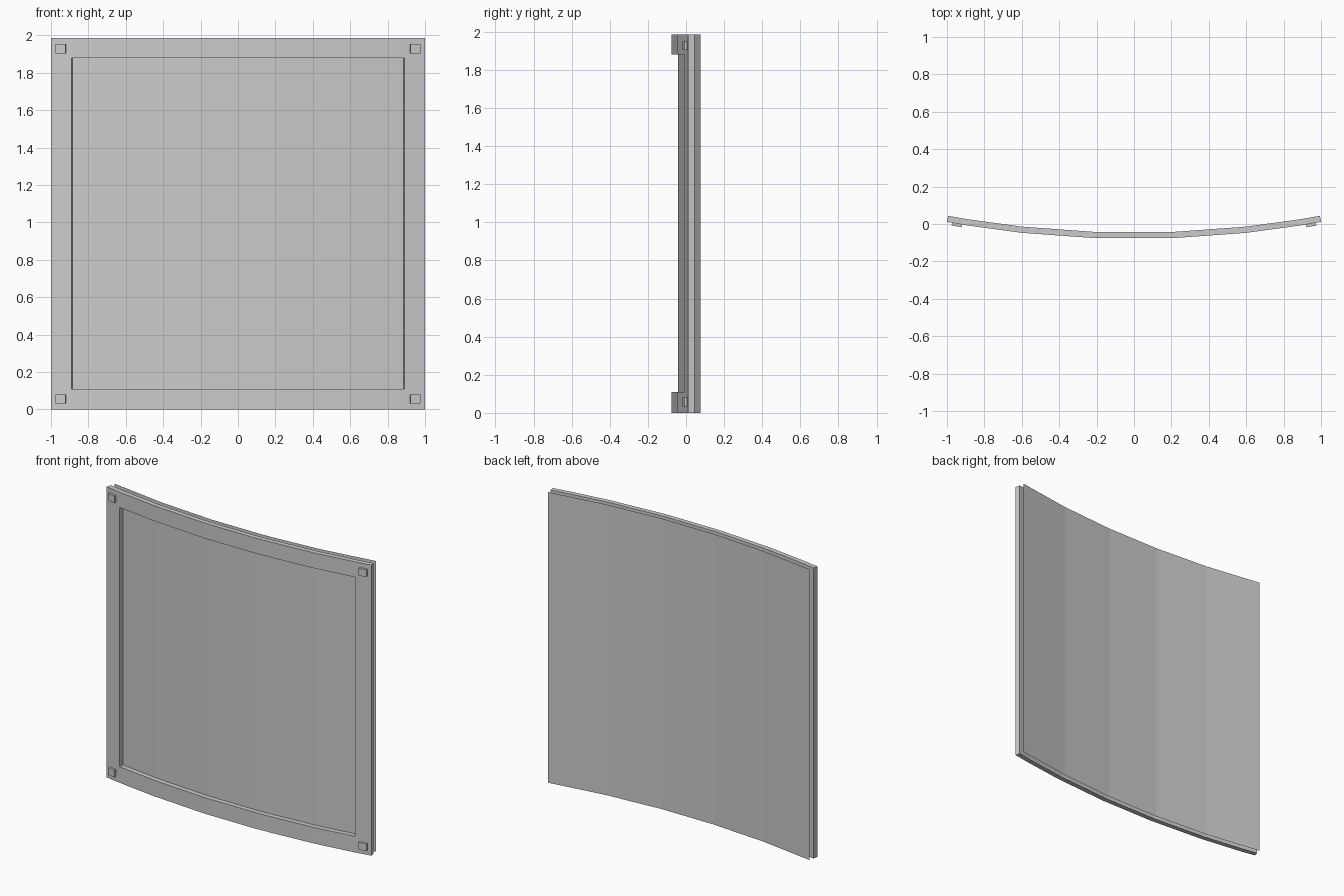
import bpy, bmesh, math

if "Cube" in bpy.data.objects:
    bpy.data.objects.remove(bpy.data.objects["Cube"])

H = 1.985                       # overall height
ANGLE = math.radians(10.4)      # half of the arc
R = 1.0 / math.sin(ANGLE)       # radius of the front face
THICK, GAP = 0.033, 0.066       # frame depth, depth of the rear sheet
Y_FRONT = -R * math.cos(ANGLE / 5)
Y_BACK = -(R - GAP) * math.cos(ANGLE)
Y_MID = (Y_FRONT + Y_BACK) / 2


def bend(co):
    """Wrap flat (x, depth, z) onto the arc."""
    a = math.asin(max(-1, min(1, co.x / R)))
    r = R - co.y
    return (r * math.sin(a), -r * math.cos(a) - Y_MID, co.z)


def curved_part(name, xs, zs, depth, thick=0.0, hole=None, flip=False):
    """Flat grid, optionally with an opening, thickened and then bent."""
    bm = bmesh.new()
    grid = [[bm.verts.new((x, depth, z)) for z in zs] for x in xs]
    for i in range(len(xs) - 1):
        for j in range(len(zs) - 1):
            cx, cz = (xs[i] + xs[i + 1]) / 2, (zs[j] + zs[j + 1]) / 2
            if hole and abs(cx) < hole[0] and hole[1] < cz < hole[2]:
                continue
            bm.faces.new((grid[i][j], grid[i + 1][j], grid[i + 1][j + 1], grid[i][j + 1]))
    if thick:
        res = bmesh.ops.extrude_face_region(bm, geom=bm.faces[:], use_keep_orig=True)
        for v in res["geom"]:
            if isinstance(v, bmesh.types.BMVert):
                v.co.y += thick
        bmesh.ops.recalc_face_normals(bm, faces=bm.faces[:])
    for v in bm.verts:
        v.co = bend(v.co)
    if flip:
        bmesh.ops.reverse_faces(bm, faces=bm.faces[:])
    me = bpy.data.meshes.new(name)
    bm.to_mesh(me)
    bm.free()
    ob = bpy.data.objects.new(name, me)
    bpy.context.collection.objects.link(ob)
    return ob


mid = [-0.6, -0.2, 0.2, 0.6]
Z0, Z1 = 0.11, 1.88

# border frame with a large opening
curved_part("frame", [-1, -0.89] + mid + [0.89, 1], [0, Z0, Z1, H], 0, THICK,
            hole=(0.89, Z0, Z1))

# recessed panel closing the opening
curved_part("recessed_panel", [-0.89] + mid + [0.89], [Z0, Z1], THICK)

# thin sheet floating behind the frame
curved_part("rear_sheet", [-1] + mid + [1], [0, H], GAP, flip=True)

# square studs in the four corners
for side, xs in (("left", [-0.973, -0.92]), ("right", [0.92, 0.973])):
    for level, zs in (("lower", [0.032, 0.081]), ("upper", [H - 0.081, H - 0.032])):
        curved_part(f"{level}_{side}_stud", xs, zs, -0.015, 0.017)
